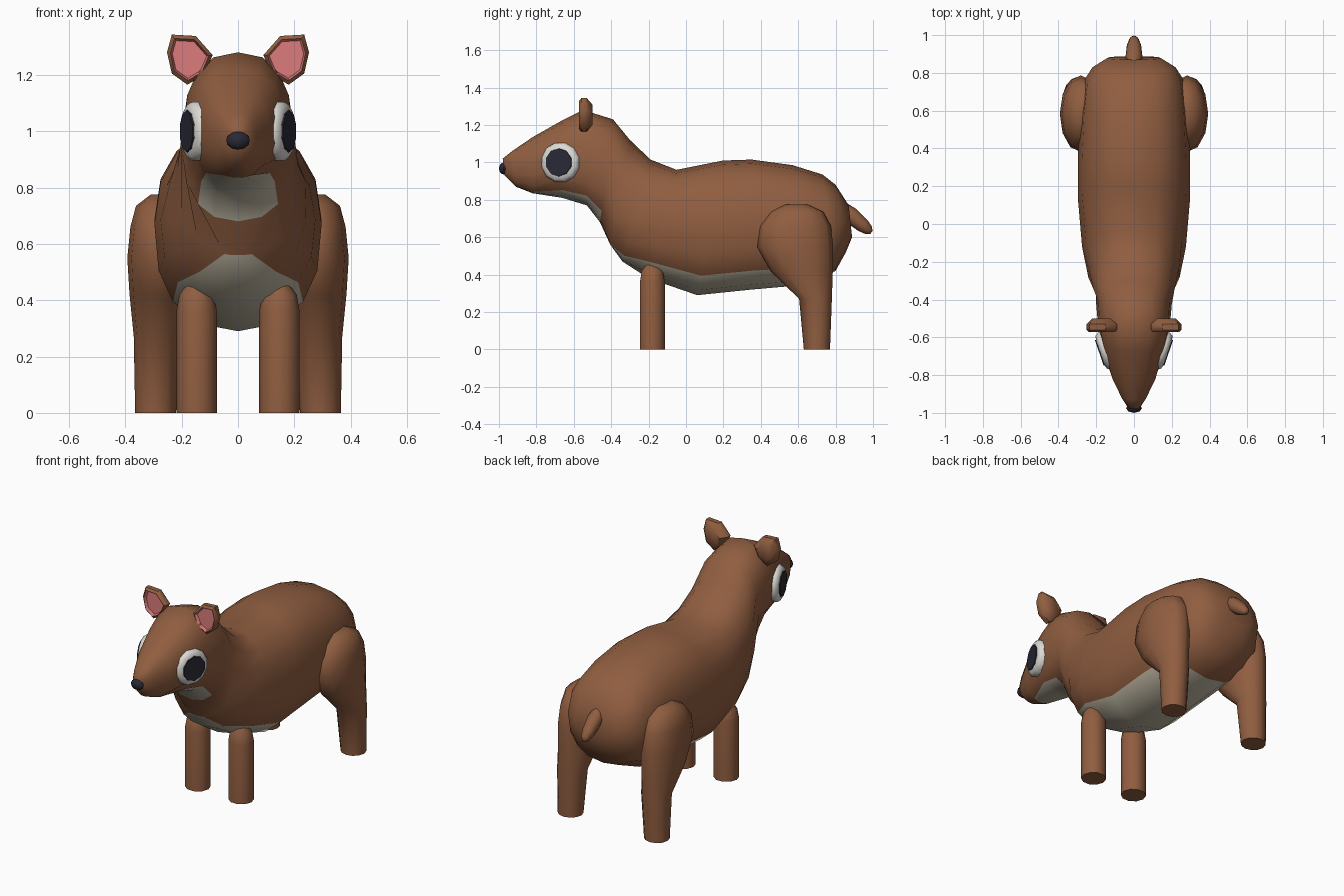
import bpy, bmesh, math
from mathutils import Vector, Matrix

if "Cube" in bpy.data.objects:
    bpy.data.objects.remove(bpy.data.objects["Cube"])


def material(name, rgb):
    m = bpy.data.materials.new(name)
    m.diffuse_color = (*rgb, 1)
    m.use_nodes = True
    m.node_tree.nodes["Principled BSDF"].inputs["Base Color"].default_value = m.diffuse_color
    return m


BROWN = material("brown fur", (0.28, 0.112, 0.052))
CREAM = material("cream belly", (0.53, 0.48, 0.37))
WHITE = material("eye white", (0.72, 0.70, 0.66))
DARK = material("dark blue black", (0.022, 0.022, 0.036))
PINK = material("ear pink", (0.72, 0.20, 0.20))


def finish(name, bm, mats, angle=40):
    bmesh.ops.recalc_face_normals(bm, faces=bm.faces)
    me = bpy.data.meshes.new(name)
    bm.to_mesh(me)
    bm.free()
    for m in mats:
        me.materials.append(m)
    ob = bpy.data.objects.new(name, me)
    bpy.context.collection.objects.link(ob)
    bpy.ops.object.select_all(action='DESELECT')
    ob.select_set(True)
    bpy.context.view_layer.objects.active = ob
    bpy.ops.object.shade_smooth_by_angle(angle=math.radians(angle))
    return ob


def loft(rings, rule=lambda ring, seg: 0, cap_mats=(0, 0)):
    """Skin a list of closed rings and cap both ends."""
    bm = bmesh.new()
    vs = [[bm.verts.new(p) for p in r] for r in rings]
    n = len(vs[0])
    for i in range(len(vs) - 1):
        for j in range(n):
            k = (j + 1) % n
            f = bm.faces.new((vs[i][j], vs[i][k], vs[i + 1][k], vs[i + 1][j]))
            f.material_index = rule(i, j)
    for r, m in ((vs[0], cap_mats[0]), (vs[-1], cap_mats[1])):
        bm.faces.new(r).material_index = m
    return bm


def oval(x0, x1, y0, y1, z, n=10):
    """Horizontal oval ring filling the given bounds."""
    return [((x0 + x1) / 2 + (x1 - x0) / 2 * math.cos(t),
             (y0 + y1) / 2 + (y1 - y0) / 2 * math.sin(t), z)
            for t in (2 * math.pi * i / n for i in range(n))]


# Body and head: top point (y, z), bottom point (y, z), half width, belly edge angle
SPINE = [
    (-0.98, 1.02, -0.97, 0.93, 0.03, 20),
    (-0.93, 1.06, -0.91, 0.87, 0.065, 20),
    (-0.82, 1.135, -0.82, 0.835, 0.115, 20),
    (-0.67, 1.22, -0.66, 0.81, 0.165, 40),
    (-0.55, 1.28, -0.53, 0.77, 0.19, 40),
    (-0.39, 1.23, -0.46, 0.68, 0.20, 42),
    (-0.30, 1.12, -0.405, 0.56, 0.215, 10),
    (-0.19, 1.015, -0.34, 0.47, 0.245, 30),
    (-0.05, 0.96, -0.20, 0.38, 0.275, 48),
    (0.20, 1.01, 0.06, 0.29, 0.297, 48),
    (0.35, 1.015, 0.35, 0.32, 0.297, 48),
    (0.57, 0.985, 0.64, 0.345, 0.285, 48),
    (0.73, 0.935, 0.80, 0.42, 0.26, 40),
    (0.80, 0.88, 0.855, 0.52, 0.22, 40),
    (0.87, 0.77, 0.888, 0.60, 0.14, 40),
]


def body_ring(ty, tz, by, bz, w, edge):
    angles = [0, edge / 2, edge] + [edge + (180 - edge) * i / 6 for i in range(1, 7)]
    half = []
    for a in angles:
        s, c = math.sin(math.radians(a)), math.cos(math.radians(a))
        h = math.copysign(abs(c) ** 0.85, -c)
        t = (h + 1) / 2
        half.append((w * abs(s) ** 0.85 if 0 < a < 180 else 0, by + (ty - by) * t, bz + (tz - bz) * t))
    return half + [(-x, y, z) for x, y, z in half[-2:0:-1]]


def belly(ring, seg):
    return int(seg in (0, 1, 14, 15) and (2 <= ring <= 4 or 6 <= ring <= 10))


finish("body", loft([body_ring(*r) for r in SPINE], belly), [BROWN, CREAM], 60)

# Nose
bm = bmesh.new()
bmesh.ops.create_uvsphere(bm, u_segments=8, v_segments=6, radius=1,
                          matrix=Matrix.Translation((0, -0.975, 0.967)) @ Matrix.Diagonal((0.042, 0.025, 0.032, 1)))
finish("nose", bm, [DARK], 60)

# Tail: tapered tube hanging backwards
start, end = Vector((0, 0.83, 0.76)), Vector((0, 0.985, 0.63))
axis = (end - start).normalized()
up = Vector((0, -axis.z, axis.y))
rings = []
for t, r in ((0, 0.035), (0.35, 0.045), (0.75, 0.038), (0.95, 0.026), (1.04, 0.01)):
    c = start.lerp(end, t)
    rings.append([c + Vector((r * math.cos(a), 0, 0)) + up * r * math.sin(a)
                  for a in (math.pi * i / 4 for i in range(8))])
finish("tail", loft(rings), [BROWN], 60)

EAR = [(0.09, 1.27), (0.15, 1.338), (0.235, 1.343), (0.252, 1.28), (0.235, 1.205), (0.18, 1.165), (0.12, 1.20)]
FRONT_LEG = [(0, 1), (0.36, 1), (0.42, 0.85), (0.465, 0.4)]
# Height, then y and x bounds
BACK_LEG = [
    (0.0, 0.63, 0.77, 0.22, 0.365),
    (0.27, 0.605, 0.78, 0.20, 0.37),
    (0.42, 0.45, 0.785, 0.18, 0.385),
    (0.55, 0.38, 0.787, 0.17, 0.393),
    (0.66, 0.39, 0.775, 0.17, 0.382),
    (0.735, 0.45, 0.735, 0.18, 0.362),
    (0.775, 0.53, 0.65, 0.23, 0.31),
]

for s, side in ((1, "left"), (-1, "right")):
    # Front leg: straight post with a rounded top
    rings = [oval(s * 0.147 - 0.072 * k, s * 0.147 + 0.072 * k, -0.18 - 0.07 * k, -0.18 + 0.07 * k, z)
             for z, k in FRONT_LEG]
    finish("front_leg_" + side, loft(rings), [BROWN], 50)

    # Back leg: broad thigh narrowing to a post
    rings = [[(s * x, y, z) for x, y, z in oval(x0, x1, y0, y1, z, 12)] for z, y0, y1, x0, x1 in BACK_LEG]
    finish("back_leg_" + side, loft(rings), [BROWN], 60)

    # Ear: rounded slab with a sunken pink front
    cx, cz = 0.175, 1.257
    rings = [[(s * (cx + (x - cx) * k), y, cz + (z - cz) * k) for x, z in EAR]
             for y, k in ((-0.553, 0.75), (-0.572, 0.84), (-0.56, 1), (-0.53, 1), (-0.50, 0.6))]
    finish("ear_" + side, loft(rings, lambda r, j: int(r == 0), (1, 0)), [BROWN, PINK], 45)

    # Eye: shallow white dome cap with a dark pupil plate
    place = Matrix.Translation((s * 0.176, -0.68, 1.0)) @ Matrix.Rotation(-s * math.radians(19), 4, 'Z')

    def disc(r, depth, n):
        return [place @ Vector((s * depth, r * math.cos(a), r * math.sin(a)))
                for a in (2 * math.pi * (i + 0.5) / n for i in range(n))]
    finish("eye_white_" + side, loft([disc(0.106, -0.06, 12), disc(0.108, -0.02, 12),
                                      disc(0.095, -0.003, 12), disc(0.07, 0.004, 12)]), [WHITE], 60)
    finish("pupil_" + side, loft([disc(0.076, 0.0, 10), disc(0.074, 0.008, 10)]), [DARK], 30)
